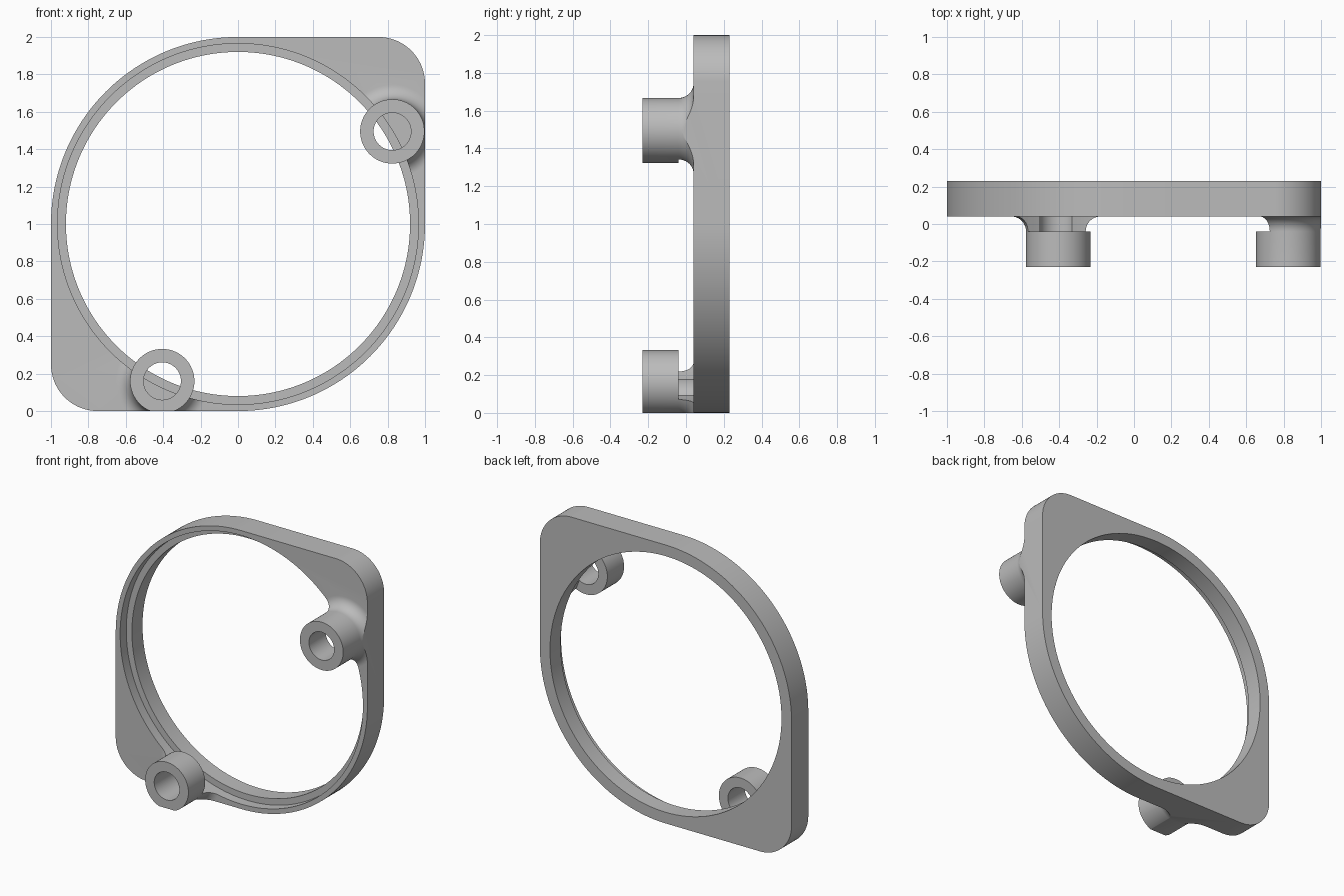
import bpy, bmesh, math
from mathutils import Vector

cube = bpy.data.objects.get("Cube")
if cube:
    bpy.data.objects.remove(cube, do_unlink=True)

FRONT, BACK = 0.04, 0.23          # plate faces along y
UNDERCUT = -0.04                  # where the sleeves meet their flared roots
BOSS_R, FLARE_R, SCREW_R = 0.172, 0.25, 0.1
BOSSES = {"upper": (0.825, 1.495), "lower": (-0.405, 0.16)}

grey = bpy.data.materials.new("plain grey")
grey.use_nodes = True
colour = (0.5, 0.5, 0.5, 1)
grey.diffuse_color = colour
grey.node_tree.nodes["Principled BSDF"].inputs["Base Color"].default_value = colour


def arc(cx, cz, r, start, end, steps):
    angles = [math.radians(start + (end - start) * i / steps) for i in range(steps + 1)]
    return [(cx + r * math.cos(a), cz + r * math.sin(a)) for a in angles]


def make_object(name, bm):
    bmesh.ops.remove_doubles(bm, verts=bm.verts, dist=1e-5)
    bmesh.ops.recalc_face_normals(bm, faces=bm.faces)
    mesh = bpy.data.meshes.new(name)
    bm.to_mesh(mesh)
    bm.free()
    mesh.materials.append(grey)
    obj = bpy.data.objects.new(name, mesh)
    bpy.context.collection.objects.link(obj)
    return obj


def prism(name, points, y0, y1):
    """Extrude an x-z outline along y."""
    bm = bmesh.new()
    face = bm.faces.new([bm.verts.new((x, y0, z)) for x, z in points])
    new = bmesh.ops.extrude_face_region(bm, geom=[face])["geom"]
    verts = [v for v in new if isinstance(v, bmesh.types.BMVert)]
    bmesh.ops.translate(bm, verts=verts, vec=(0, y1 - y0, 0))
    return make_object(name, bm)


def cylinder(name, x, z, r, y0, y1, sides=64):
    return prism(name, arc(x, z, r, 0, 360, sides)[:-1], y0, y1)


def lathe(name, x, z, profile, sides=64):
    """Spin a (radius, y) profile about an axis along y."""
    bm = bmesh.new()
    verts = [bm.verts.new((x + r, y, z)) for r, y in profile]
    edges = [bm.edges.new(pair) for pair in zip(verts, verts[1:])]
    bmesh.ops.spin(bm, geom=verts + edges, cent=(x, 0, z), axis=(0, 1, 0),
                   angle=math.tau, steps=sides, use_duplicate=False)
    return make_object(name, bm)


def combine(target, other, operation):
    mod = target.modifiers.new(operation.title(), 'BOOLEAN')
    mod.operation, mod.object, mod.solver = operation, other, 'EXACT'
    bpy.context.view_layer.objects.active = target
    bpy.ops.object.modifier_apply(modifier=mod.name)
    bpy.data.objects.remove(other, do_unlink=True)


# Oversized slab, trimmed to the outline once the sleeves are attached
frame = prism("mounting_frame", [(-1.3, -0.3), (1.3, -0.3), (1.3, 2.3), (-1.3, 2.3)], FRONT, BACK)

# Screw sleeves with concave flared roots
rise = FRONT - UNDERCUT
flare = [(FLARE_R - (FLARE_R - BOSS_R) * math.cos(t), UNDERCUT + rise * math.sin(t))
         for t in (math.pi / 2 * i / 10 for i in range(11))]
profile = [(0, -BACK), (BOSS_R, -BACK)] + flare + [(FLARE_R, 0.09), (0, 0.09)]
for name, (x, z) in BOSSES.items():
    combine(frame, lathe(name + "_sleeve", x, z, profile), 'UNION')

# Round frame with two rounded square corners on one diagonal
outline = (arc(0.75, 1.75, 0.25, 0, 90, 20) + arc(0, 1, 1, 90, 180, 48)
           + arc(-0.75, 0.25, 0.25, 180, 270, 20) + arc(0, 1, 1, 270, 360, 48))
combine(frame, prism("outline", outline, -0.5, 0.5), 'INTERSECT')

# Central opening with a stepped front seat, then the screw holes
combine(frame, cylinder("seat_bore", 0, 1, 0.965, UNDERCUT, FRONT + 0.07, 160), 'DIFFERENCE')
combine(frame, cylinder("main_bore", 0, 1, 0.92, FRONT, 0.5, 160), 'DIFFERENCE')
for name, (x, z) in BOSSES.items():
    combine(frame, cylinder(name + "_hole", x, z, SCREW_R, -0.5, FRONT), 'DIFFERENCE')

bpy.ops.object.select_all(action='DESELECT')
frame.select_set(True)
bpy.context.view_layer.objects.active = frame
bpy.ops.object.shade_smooth_by_angle(angle=math.radians(30))
